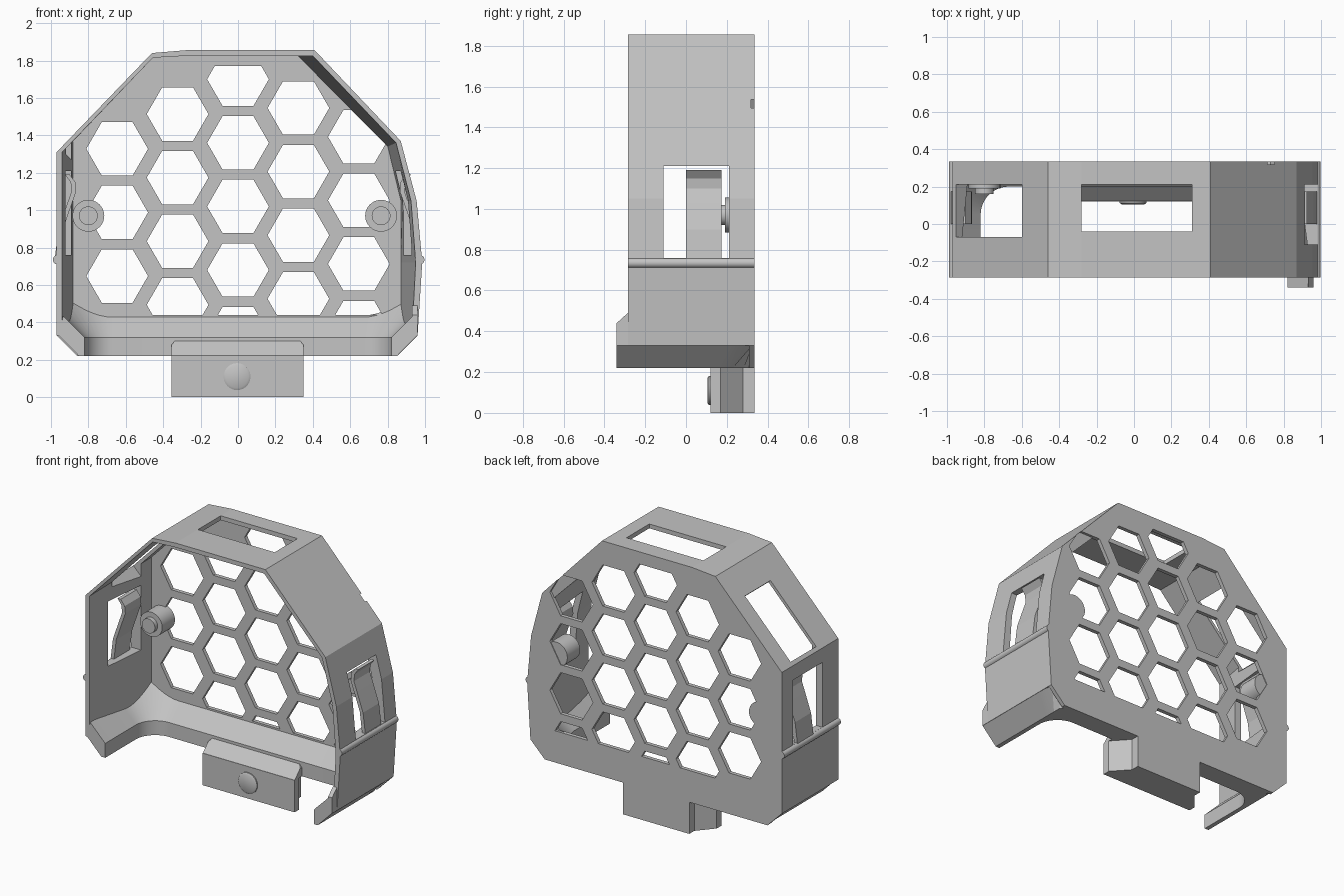
import bpy, bmesh, math
from mathutils import Vector, Matrix

cube = bpy.data.objects.get("Cube")
if cube:
    bpy.data.objects.remove(cube)

grey = bpy.data.materials.new("plain grey")
grey.use_nodes = True
grey.diffuse_color = (0.55, 0.55, 0.55, 1)
grey.node_tree.nodes["Principled BSDF"].inputs["Base Color"].default_value = (0.55, 0.55, 0.55, 1)


def finish(name, bm):
    bmesh.ops.recalc_face_normals(bm, faces=bm.faces)
    mesh = bpy.data.meshes.new(name)
    bm.to_mesh(mesh)
    bm.free()
    mesh.materials.append(grey)
    ob = bpy.data.objects.new(name, mesh)
    bpy.context.collection.objects.link(ob)
    return ob


def loft(bm, sections, caps=True):
    """Join equal-length closed sections with quads."""
    rings = [[bm.verts.new(p) for p in s] for s in sections]
    for a, b in zip(rings, rings[1:]):
        for i in range(len(a)):
            j = (i + 1) % len(a)
            bm.faces.new((a[i], a[j], b[j], b[i]))
    if caps:
        bm.faces.new(rings[0])
        bm.faces.new(rings[-1])


def prism(bm, profile, lo, hi, axis="y"):
    place = {"x": lambda a, b, t: (t, a, b),
             "y": lambda a, b, t: (a, t, b),
             "z": lambda a, b, t: (a, b, t)}[axis]
    loft(bm, [[place(a, b, t) for a, b in profile] for t in (lo, hi)])


def rod(name, x, z, steps):
    """Stepped round part along y; steps are (radius, y) pairs."""
    bm = bmesh.new()
    n = 40
    loft(bm, [[(x + r * math.cos(i * math.tau / n), y, z + r * math.sin(i * math.tau / n))
               for i in range(n)] for r, y in steps])
    ob = finish(name, bm)
    for p in ob.data.polygons:
        p.use_smooth = len(p.vertices) == 4
    ob.data.set_sharp_from_angle(angle=math.radians(35))


def cut(ob, bm):
    cutter = finish(ob.name + "_cutter", bm)
    cutter.hide_render = True
    mod = ob.modifiers.new("openings", "BOOLEAN")
    mod.object = cutter
    mod.solver = "EXACT"
    bpy.context.view_layer.objects.active = ob
    bpy.ops.object.modifier_apply(modifier=mod.name)
    bpy.data.objects.remove(cutter)


FRONT, BACK, PLATE = -0.285, 0.335, 0.308

# Wall shell: outer outline with an inner face that thickens towards the back
outer = [(-.97, .33), (-.97, 1.31), (-.46, 1.84), (-.28, 1.855), (.41, 1.855),
         (.87, 1.37), (.955, 1.05), (.985, .72), (.96, .33)]
inner_front = [(-.94, .33), (-.94, 1.31), (-.455, 1.815), (-.28, 1.825), (.4, 1.825),
               (.845, 1.36), (.925, 1.05), (.95, .72), (.93, .33)]
inner_back = [(-.88, .33), (-.88, 1.37), (-.455, 1.815), (-.28, 1.825), (.32, 1.825),
              (.8, 1.34), (.87, 1.05), (.87, .72), (.87, .33)]
bm = bmesh.new()
loft(bm, [[(o[0], FRONT, o[1]), (o[0], PLATE + .01, o[1]),
           (b[0], PLATE + .01, b[1]), (f[0], FRONT, f[1])]
          for o, f, b in zip(outer, inner_front, inner_back)])
shell = finish("wall_shell", bm)

# Roof, slope and side windows
bm = bmesh.new()
prism(bm, [(-.28, 1.7), (.31, 1.7), (.31, 1.95), (-.28, 1.95)], -.04, .21)
prism(bm, [(-1.02, 1.4), (-.67, 1.765), (-.52, 1.615), (-.87, 1.25)], -.07, .21)
for s in (-1, 1):
    prism(bm, [(s * .8, .76), (s * 1.1, .76), (s * 1.1, 1.21), (s * .8, 1.21)], -.11, .21)
cut(shell, bm)

# Back plate with a honeycomb of clipped hexagons
bm = bmesh.new()
prism(bm, outer + [(.85, .22), (-.86, .22)], PLATE, BACK)
plate = finish("back_plate", bm)
bm = bmesh.new()
R, PITCH, LOW, HIGH = .165, .34, .44, 1.77
for col in range(-2, 3):
    x = col * .323
    for row in range(-3, 4):
        z = 1.02 + .05 * x + PITCH * (row + .5 * (col % 2))
        if abs(col) == 2 and row > 1 or abs(col) == 1 and row > 1:
            continue
        half = R * math.sqrt(3) / 2
        lo, hi = max(LOW, z - half), min(HIGH, z + half)
        if hi - lo < .03:
            continue
        levels = [lo] + ([z] if lo < z < hi else []) + [hi]
        side = [(R - abs(h - z) / math.sqrt(3), h) for h in levels]
        prism(bm, [(x + w, h) for w, h in side] + [(x - w, h) for w, h in reversed(side)],
              PLATE - .1, BACK + .1)
cut(plate, bm)

# Sloped ledge running along both sides and the back, with rounded inner corners
EDGE, LEDGE_Y, FILLET = .82, .2, .15
path = [(Vector((-EDGE, FRONT)), Vector((-1, 0)))]
for s in (-1, 1):
    centre = Vector((s * (EDGE - FILLET), LEDGE_Y - FILLET))
    for i in range(13):
        a = math.pi / 2 * i / 12
        if s > 0:
            a = math.pi / 2 - a
        d = Vector((s * math.cos(a), math.sin(a)))
        path.append((centre + FILLET * d, d))
path.append((Vector((EDGE, -.34)), Vector((1, 0))))


def reach(p, d, wx, wy):
    """Distance from p along d to the side or back wall."""
    tx = (wx - abs(p.x)) / abs(d.x) if abs(d.x) > 1e-4 else 9
    ty = (wy - p.y) / d.y if d.y > 1e-4 else 9
    return min(tx, ty)


sections = []
for p, d in path:
    top, low = reach(p, d, .935, .318), reach(p, d, .85, .318)
    mid = reach(p, d, .958, .325)
    t, m, b = p + d * top, p + d * mid, p + d * low
    sections.append([(p.x, p.y, .22), (p.x, p.y, .32), (t.x, t.y, .32 + top),
                     (m.x, m.y, .33), (b.x, b.y, .22)])
bm = bmesh.new()
loft(bm, sections)
ledge = finish("corner_ledge", bm)
for p in ledge.data.polygons:
    p.use_smooth = len(p.vertices) == 4
ledge.data.set_sharp_from_angle(angle=math.radians(25))

# Forward toe on the left wall
bm = bmesh.new()
prism(bm, [(FRONT + .01, .33), (-.34, .33), (-.34, .44), (FRONT, .49), (FRONT + .01, .49)],
      .93, .96, "x")
finish("left_toe", bm)

# Dovetail mounting block: tapered tab, and a sloped top in front of the ledge
bm = bmesh.new()
prism(bm, [(-.355, .12), (.35, .12), (.35, .17), (.25, .28), (.25, BACK),
           (-.26, BACK), (-.26, .28), (-.355, .17)], 0, .222, "z")
finish("mount_block", bm)
bm = bmesh.new()
loft(bm, [[(x, .12, .22), (x, .12 + h, .22 + h), (x, .215, .22 + h), (x, .215, .22)]
          for x, h in ((-.355, .06), (-.33, .09), (.325, .09), (.35, .06))])
finish("mount_block_top", bm)
rod("mount_button", -.005, .11, [(.072, .125), (.072, .112), (.06, .105)])

# Pegs inside the back plate and grip rods outside the walls
for name, x in (("right_peg", -.8), ("left_peg", .765)):
    rod(name, x, .97, [(.085, BACK - .005), (.085, .19), (.05, .19), (.05, .16)])
for name, x in (("right_grip_rod", -.965), ("left_grip_rod", .972)):
    rod(name, x, .735, [(.025, FRONT), (.025, BACK)])

# Spring clips standing in the side windows
clip = [(.955, .74), (.935, .9), (.89, 1.03), (.865, 1.1), (.87, 1.15), (.9, 1.19)]
for name, s in (("right_clip", -1), ("left_clip", 1)):
    bm = bmesh.new()
    prism(bm, [(s * x, z) for x, z in clip] +
          [(s * (x + .025), z) for x, z in reversed(clip)], 0, .175)
    finish(name, bm)
